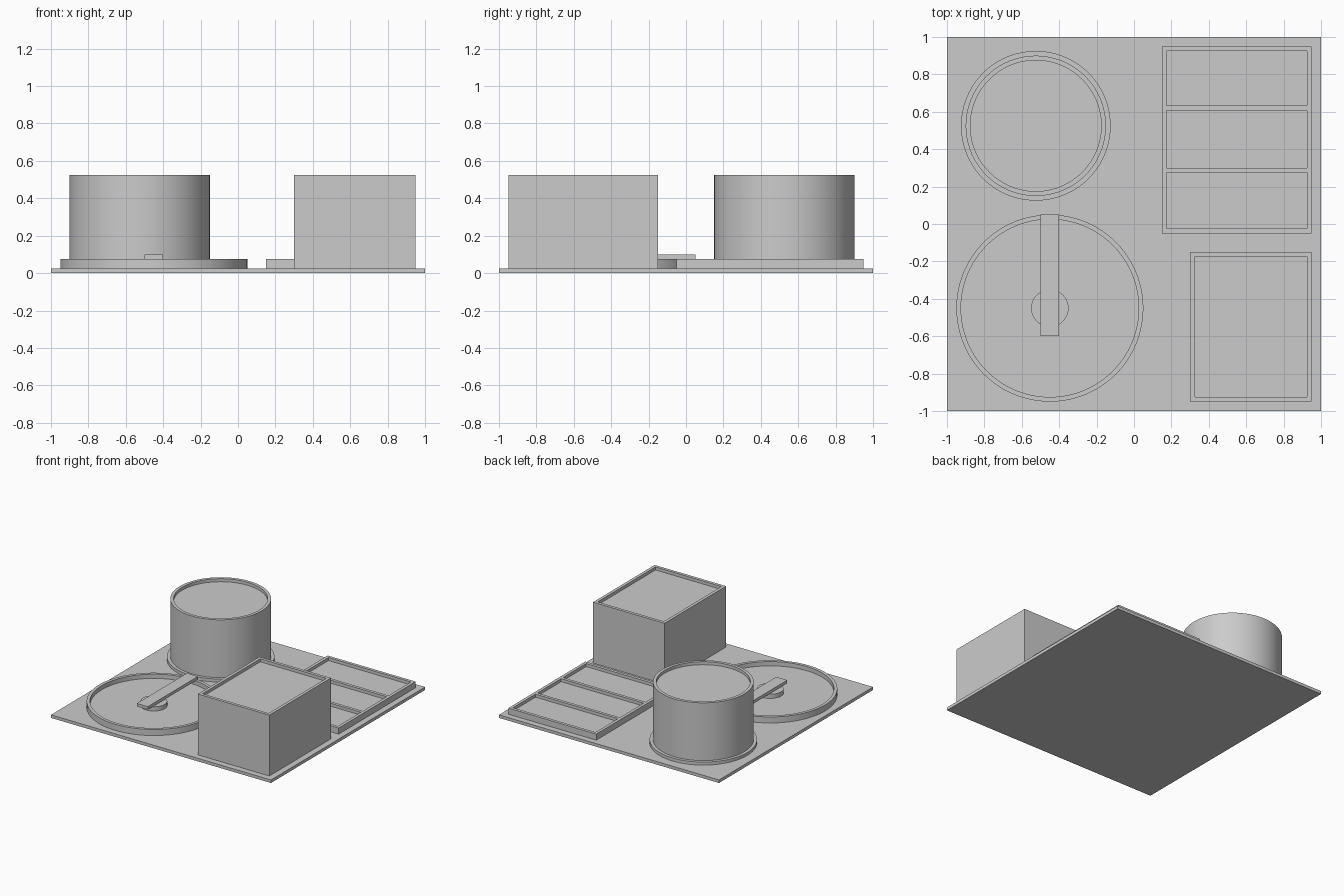
import bpy, bmesh
from math import pi, cos, sin

if "Cube" in bpy.data.objects:
    bpy.data.objects.remove(bpy.data.objects["Cube"])

WALL = 0.025
BASE = 0.025

grey = bpy.data.materials.new("plain grey")
grey.use_nodes = True
grey.diffuse_color = (0.6, 0.6, 0.6, 1)
grey.node_tree.nodes["Principled BSDF"].inputs["Base Color"].default_value = (0.6, 0.6, 0.6, 1)


def finish(name, bm, smooth=False):
    bmesh.ops.recalc_face_normals(bm, faces=bm.faces)
    mesh = bpy.data.meshes.new(name)
    bm.to_mesh(mesh)
    bm.free()
    mesh.materials.append(grey)
    obj = bpy.data.objects.new(name, mesh)
    bpy.context.collection.objects.link(obj)
    if smooth:
        bpy.ops.object.select_all(action="DESELECT")
        obj.select_set(True)
        bpy.context.view_layer.objects.active = obj
        bpy.ops.object.shade_smooth_by_angle(angle=pi / 6)
    return obj


def box(name, x, y, z):
    bm = bmesh.new()
    bmesh.ops.create_cube(bm, size=1)
    for v in bm.verts:
        v.co = [a + (b - a) * (c + 0.5) for (a, b), c in zip((x, y, z), v.co)]
    return finish(name, bm)


def lathe(name, centre, profile, sides=96):
    """Closed round solid from a (radius, height) profile, bottom to top."""
    bm = bmesh.new()
    rings = []
    for r, z in profile:
        rings.append([bm.verts.new((centre[0] + r * cos(2 * pi * i / sides),
                                    centre[1] + r * sin(2 * pi * i / sides), z))
                      for i in range(sides)])
    for low, high in zip(rings, rings[1:]):
        for i in range(sides):
            j = (i + 1) % sides
            bm.faces.new((low[i], low[j], high[j], high[i]))
    bm.faces.new(rings[0])
    bm.faces.new(rings[-1])
    return finish(name, bm, smooth=True)


def open_box(name, x, y, top, floor, dividers=()):
    """Rectangular solid with recessed cells, split along y by dividers."""
    xs = [x[0], x[0] + WALL, x[1] - WALL, x[1]]
    ys = [y[0], y[0] + WALL]
    for d in dividers:
        ys += [d, d + WALL]
    ys += [y[1] - WALL, y[1]]
    bm = bmesh.new()
    grid = [[bm.verts.new((px, py, top)) for py in ys] for px in xs]
    cells = []
    for i in range(len(xs) - 1):
        for j in range(len(ys) - 1):
            face = bm.faces.new((grid[i][j], grid[i + 1][j], grid[i + 1][j + 1], grid[i][j + 1]))
            if i == 1 and j % 2:
                cells.append(face)
    rim = [e for e in bm.edges if e.is_boundary]
    # outer walls down to the base
    skirt = bmesh.ops.extrude_edge_only(bm, edges=rim)["geom"]
    for v in skirt:
        if isinstance(v, bmesh.types.BMVert):
            v.co.z = BASE
    # sunken cells
    for face in cells:
        sunk = bmesh.ops.extrude_discrete_faces(bm, faces=[face])["faces"][0]
        for v in sunk.verts:
            v.co.z = floor
    bmesh.ops.holes_fill(bm, edges=[e for e in bm.edges if e.is_boundary])
    return finish(name, bm)


# Ground slab
box("base_slab", (-1, 1), (-1, 1), (0, BASE))

# Tall round tank with a foot ring and a recessed lid
lathe("round_tank", (-0.525, 0.525),
      [(0.4, BASE), (0.4, 0.05), (0.375, 0.05), (0.375, 0.525), (0.35, 0.525), (0.35, 0.5)])

# Shallow round basin with hub and bridge arm
basin = (-0.45, -0.45)
lathe("round_basin", basin, [(0.5, BASE), (0.5, 0.075), (0.475, 0.075), (0.475, 0.04)])
lathe("basin_hub", basin, [(0.1, 0.03), (0.1, 0.075)], sides=64)
box("basin_bridge", (-0.5, -0.4), (-0.6, 0.05), (0.075, 0.1))

# Three-cell tray
open_box("cell_tray", (0.15, 0.95), (-0.05, 0.95), 0.075, 0.05, dividers=(0.275, 0.608))

# Building with a parapet roof
open_box("building", (0.3, 0.95), (-0.95, -0.15), 0.525, 0.5)
